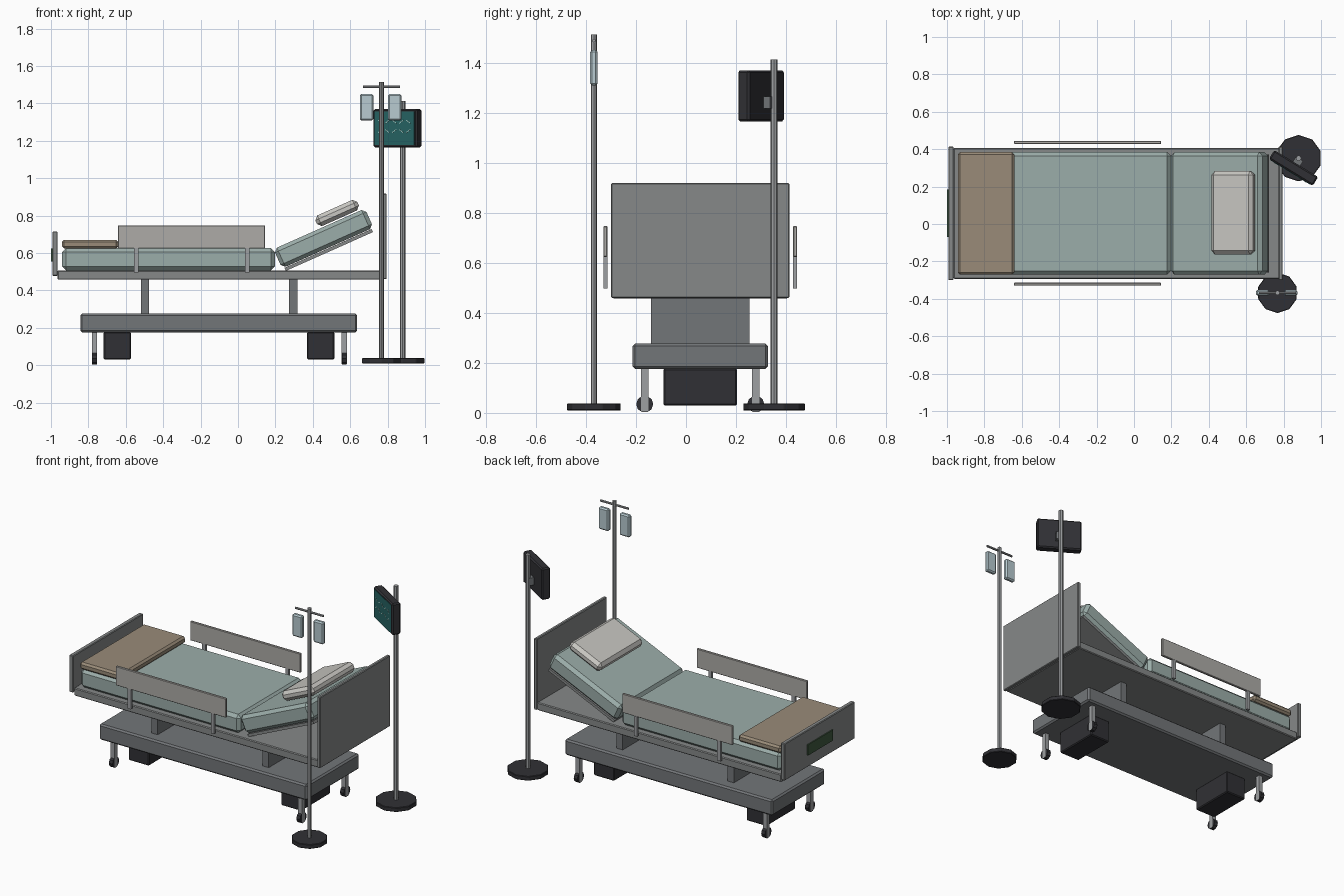
import bpy, bmesh, math
from mathutils import Vector, Matrix

if "Cube" in bpy.data.objects:
    bpy.data.objects.remove(bpy.data.objects["Cube"])

CY = 0.057  # bed centre line in y


def material(name, rgb):
    m = bpy.data.materials.new(name)
    m.diffuse_color = (*rgb, 1)
    m.use_nodes = True
    m.node_tree.nodes["Principled BSDF"].inputs["Base Color"].default_value = m.diffuse_color
    return m


FABRIC = material("sage_fabric", (0.33, 0.42, 0.40))
TAN = material("tan_blanket", (0.32, 0.26, 0.19))
LINEN = material("linen", (0.58, 0.57, 0.54))
PANEL = material("rail_panel", (0.42, 0.41, 0.39))
STEEL = material("steel", (0.34, 0.35, 0.36))
BASE = material("base_grey", (0.17, 0.18, 0.19))
FRAME = material("frame_grey", (0.24, 0.25, 0.25))
DARK = material("dark_plastic", (0.03, 0.03, 0.035))
GREEN = material("control_green", (0.05, 0.10, 0.05))
SCREEN = material("screen_teal", (0.02, 0.13, 0.13))
TRACE = material("trace_line", (0.45, 0.70, 0.65))
BAG = material("fluid_bag", (0.48, 0.60, 0.64))


def finish(name, bm, matrix, mat, bevel=0):
    mesh = bpy.data.meshes.new(name)
    bm.to_mesh(mesh)
    bm.free()
    ob = bpy.data.objects.new(name, mesh)
    bpy.context.collection.objects.link(ob)
    ob.matrix_world = matrix
    mesh.materials.append(mat)
    if bevel:
        mod = ob.modifiers.new("bevel", 'BEVEL')
        mod.width, mod.segments = bevel, 1
    return ob


def box(name, centre, size, mat, bevel=0, rot=Matrix()):
    bm = bmesh.new()
    bmesh.ops.create_cube(bm, size=1)
    bmesh.ops.scale(bm, vec=size, verts=bm.verts)
    return finish(name, bm, Matrix.Translation(centre) @ rot, mat, bevel)


def span(name, x, y, z, mat, bevel=0):
    lo, hi = Vector((x[0], y[0], z[0])), Vector((x[1], y[1], z[1]))
    return box(name, (lo + hi) / 2, hi - lo, mat, bevel)


def centred(name, x, width, z, mat, bevel=0):
    return span(name, x, (CY - width / 2, CY + width / 2), z, mat, bevel)


def rod(name, a, b, r, sides, mat, bevel=0):
    a, b = Vector(a), Vector(b)
    bm = bmesh.new()
    bmesh.ops.create_cone(bm, cap_ends=True, segments=sides, radius1=r,
                          radius2=r, depth=(b - a).length)
    turn = Matrix() if abs((b - a).z) > 1e-4 else Matrix.Rotation(math.pi / 2, 4, 'Y')
    return finish(name, bm, Matrix.Translation((a + b) / 2) @ turn, mat, bevel)


# Bed frame and end boards
centred("bed_deck", (-0.965, 0.777), 0.70, (0.457, 0.507), FRAME, 0.005)
centred("headboard", (0.773, 0.795), 0.714, (0.46, 0.918), FRAME, 0.004)
centred("footboard", (-0.993, -0.965), 0.714, (0.477, 0.715), FRAME, 0.004)
centred("footboard_control_panel", (-1.0, -0.99), 0.255, (0.555, 0.624), GREEN)

# Base, lift columns, motor boxes
centred("base_chassis", (-0.843, 0.637), 0.54, (0.175, 0.277), BASE, 0.01)
for end, x in (("foot", -0.497), ("head", 0.295)):
    centred(f"{end}_lift_column", (x - 0.022, x + 0.022), 0.394, (0.27, 0.46), BASE)
for end, x in (("foot", -0.645), ("head", 0.442)):
    centred(f"{end}_motor_box", (x - 0.073, x + 0.073), 0.295, (0.03, 0.178), DARK, 0.006)

# Casters
for end, x in (("foot", -0.768), ("head", 0.568)):
    for side, s in (("front", -1), ("back", 1)):
        y = CY + s * 0.222
        span(f"{end}_{side}_caster_post", (x - 0.0135, x + 0.0135),
             (y - 0.015, y + 0.015), (0.006, 0.178), STEEL)
        rod(f"{end}_{side}_caster_wheel", (x - 0.013, y, 0.035),
            (x + 0.013, y, 0.035), 0.034, 10, DARK)

# Flat mattress section and folded blanket
centred("mattress", (-0.94, 0.197), 0.655, (0.507, 0.626), FABRIC, 0.02)
centred("folded_blanket", (-0.942, -0.64), 0.655, (0.624, 0.67), TAN, 0.012)

# Raised back section
tilt = Matrix.Rotation(math.radians(-24), 4, 'Y')
box("raised_mattress", (0.457, CY, 0.678), (0.535, 0.655, 0.112), FABRIC, 0.02, tilt)
box("raised_back_plate", (0.485, CY, 0.616), (0.51, 0.63, 0.018), FRAME, 0, tilt)
box("pillow", (0.53, CY + 0.003, 0.814), (0.245, 0.445, 0.062), LINEN, 0.02, tilt)

# Side rails
for side, s in (("front", -1), ("back", 1)):
    y = CY + s * 0.379
    span(f"{side}_rail_panel", (-0.642, 0.145), (y - 0.008, y + 0.008),
         (0.624, 0.747), PANEL, 0.003)
    for i, x in enumerate((-0.545, 0.049)):
        span(f"{side}_rail_post_{i + 1}", (x - 0.012, x + 0.012),
             (y - 0.0075, y + 0.0075), (0.497, 0.64), STEEL)

# Drip stand
px, py = 0.767, -0.368
rod("drip_stand_base", (px, py, 0.01), (px, py, 0.038), 0.108, 10, DARK, 0.003)
rod("drip_stand_pole", (px, py, 0.03), (px, py, 1.513), 0.0125, 8, STEEL)
rod("drip_stand_crossbar", (px - 0.1, py, 1.488), (px + 0.1, py, 1.488), 0.007, 8, STEEL)
for side, x in (("left", 0.688), ("right", 0.838)):
    box(f"{side}_fluid_bag", (x, py, 1.379), (0.072, 0.03, 0.142), BAG, 0.008)

# Monitor stand
mx, my = 0.88, 0.352
rod("monitor_stand_base", (mx, my, 0.01), (mx, my, 0.038), 0.124, 10, DARK, 0.003)
rod("monitor_stand_pole", (mx, my, 0.03), (mx, my, 1.413), 0.0145, 8, STEEL)

# Monitor turned toward the patient
turn = Matrix.Rotation(math.radians(-31.5), 4, 'Z')
origin = Vector((0.853, 0.30, 1.267))


def on_monitor(name, local, size, mat, bevel=0, roll=0):
    box(name, origin + turn @ Vector(local), size, mat, bevel,
        turn @ Matrix.Rotation(roll, 4, 'Y'))


on_monitor("monitor_body", (0, 0, 0), (0.275, 0.055, 0.204), DARK, 0.008)
on_monitor("monitor_screen", (-0.002, -0.028, 0), (0.25, 0.004, 0.18), SCREEN)
on_monitor("monitor_bracket", (0.002, 0.038, -0.027), (0.045, 0.04, 0.048), BASE)
for row, z in enumerate((0.035, -0.015)):
    for i in range(5):
        on_monitor(f"screen_trace_{row + 1}_{i + 1}", (-0.09 + i * 0.044, -0.0305, z),
                   (0.03, 0.002, 0.004), TRACE, 0, 0.6 * (-1) ** (i + row))
